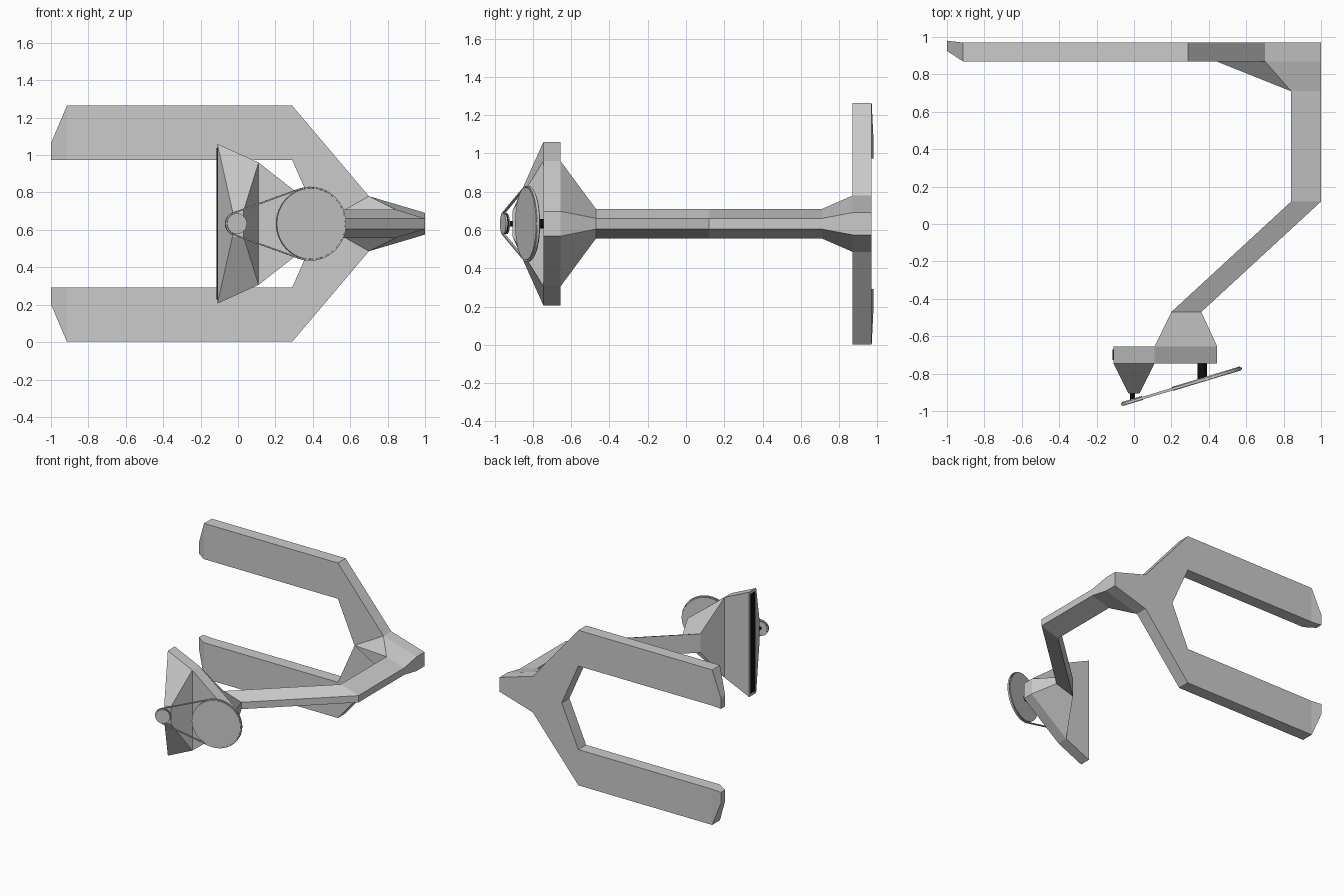
import bpy, bmesh, math
from mathutils import Vector, Matrix

if "Cube" in bpy.data.objects:
    bpy.data.objects.remove(bpy.data.objects["Cube"])

C = 0.633  # height of the symmetry plane


def material(name, v):
    m = bpy.data.materials.new(name)
    m.diffuse_color = (v, v, v, 1)
    m.use_nodes = True
    m.node_tree.nodes["Principled BSDF"].inputs["Base Color"].default_value = m.diffuse_color
    return m


GREY = material("grey metal", 0.6)
BLACK = material("black rubber", 0.005)


def finish(name, bm, mat):
    bmesh.ops.recalc_face_normals(bm, faces=bm.faces[:])
    me = bpy.data.meshes.new(name)
    bm.to_mesh(me)
    bm.free()
    me.materials.append(mat)
    ob = bpy.data.objects.new(name, me)
    bpy.context.collection.objects.link(ob)
    return ob


def section(y, profile):
    """Mirror (x, half height) pairs into a closed ring of points at depth y."""
    pts = [(x, y, C + h) for x, h in profile]
    return pts + [(x, y, C - h) for x, h in reversed(profile) if h > 0]


def loft(name, rings, mat=GREY):
    bm = bmesh.new()
    rows = [[bm.verts.new(p) for p in r] for r in rings]
    n = len(rows[0])
    for a, b in zip(rows, rows[1:]):
        for i in range(n):
            bm.faces.new((a[i], a[(i + 1) % n], b[(i + 1) % n], b[i]))
    bm.faces.new(rows[0])
    bm.faces.new(rows[-1])
    return finish(name, bm, mat)


def hull(name, pts):
    bm = bmesh.new()
    for p in pts:
        bm.verts.new(p)
    bmesh.ops.convex_hull(bm, input=bm.verts[:])
    bmesh.ops.dissolve_limit(bm, angle_limit=0.01, verts=bm.verts[:], edges=bm.edges[:])
    return finish(name, bm, GREY)


def cylinder(name, p, q, r, mat, sides=32):
    p, q = Vector(p), Vector(q)
    bm = bmesh.new()
    rot = (q - p).to_track_quat('Z', 'Y').to_matrix().to_4x4()
    bmesh.ops.create_cone(bm, cap_ends=True, segments=sides, radius1=r, radius2=r,
                          depth=(q - p).length, matrix=Matrix.Translation((p + q) / 2) @ rot)
    return finish(name, bm, mat)


# Two-pronged fork: flat cells (x, half height), mirrored and given thickness
cells = [
    [(-1, .34), (-1, .43), (-.915, .631), (-.915, .34)],
    [(-.915, .34), (-.915, .631), (.29, .631), (.29, .34)],
    [(.29, .34), (.29, .631), (.70, .147), (.44, 0)],
    [(.44, 0), (.70, .147), (1, .058), (1, 0)],
]
bm = bmesh.new()
for s in (1, -1):
    for cell in cells:
        bm.faces.new([bm.verts.new((x, .87, C + s * h)) for x, h in cell])
bmesh.ops.remove_doubles(bm, verts=bm.verts[:], dist=1e-4)
bmesh.ops.recalc_face_normals(bm, faces=bm.faces[:])
ext = bmesh.ops.extrude_face_region(bm, geom=bm.faces[:], use_keep_orig=True)
for v in ext["geom"]:
    if isinstance(v, bmesh.types.BMVert):
        v.co.y = .97
for v in bm.verts:  # thin the prong tips
    if v.co.x < -.95:
        v.co.y = .98 if v.co.y > .9 else .925
finish("fork", bm, GREY)

# Bent arm with a tapered section
def arm_ring(inner, y):
    return section(y, [(inner, .077), (inner + .16, .028)])

loft("arm", [arm_ring(.84, .71), arm_ring(.84, .12), arm_ring(.20, -.47)])

# Wrist joining arm to fork
hull("wrist", section(.87, [(.44, 0), (.70, .147), (1, .058)]) + arm_ring(.84, .71))

# Flared neck and mounting plate
loft("neck", [arm_ring(.20, -.47), section(-.655, [(.11, .327), (.445, .065)])])
plate = [(-.11, .427), (.11, .327), (.445, .065)]
loft("mount_plate", [section(-.655, plate), section(-.745, plate)])

# Pointed nose in front of the plate
loft("nose", [section(-.745, [(-.11, .427), (.11, .327)]),
              section(-.905, [(-.03, .07), (.03, .07)])])

# Black strip on the plate's outer edge
loft("edge_strip", [[(x, y, C + h) for y, h in
                     ((-.728, -.405), (-.672, -.405), (-.672, .405), (-.728, .405))]
                    for x in (-.114, -.109)], BLACK)

# Tilted pair of pulleys
along = Vector((.957, .289, 0)).normalized()
out = Vector((along.y, -along.x, 0))
small, big = Vector((-.008, -.947, C)), Vector((.387, -.828, C))
RS, RB = .055, .19
for tag, c, r in (("small", small, RS), ("large", big, RB)):
    cylinder(tag + "_pulley_face", c + out * .002, c + out * .010, r, GREY)
    cylinder(tag + "_pulley_core", c - out * .007, c + out * .002, r - .004, BLACK)
    cylinder(tag + "_pulley_back", c - out * .012, c - out * .007, r, GREY)

# Axles
cylinder("small_axle", (-.008, -.90, C), (-.008, -.945, C), .014, BLACK, 16)
cylinder("large_axle", (.365, -.74, C), (.365, -.832, C), .025, BLACK, 16)

# Drive belt wrapped round both pulleys
dist = (big - small).length
tilt = math.acos((RS - RB) / dist)  # tangent angle seen from the small pulley


def belt_outline(grow, shift):
    pts = []
    for c, r, a0, a1 in ((small, RS, tilt, 2 * math.pi - tilt), (big, RB, -tilt, tilt)):
        for i in range(25):
            a = a0 + (a1 - a0) * i / 24
            pts.append(c + out * shift + (along * math.cos(a) + Vector((0, 0, math.sin(a)))) * (r + grow))
    return pts


loops = [belt_outline(g, s) for g, s in ((.001, -.007), (.008, -.007), (.008, .007), (.001, .007))]
bm = bmesh.new()
rows = [[bm.verts.new(p) for p in l] for l in loops]
n = len(rows[0])
for k in range(4):
    a, b = rows[k], rows[(k + 1) % 4]
    for i in range(n):
        bm.faces.new((a[i], a[(i + 1) % n], b[(i + 1) % n], b[i]))
finish("drive_belt", bm, GREY)
